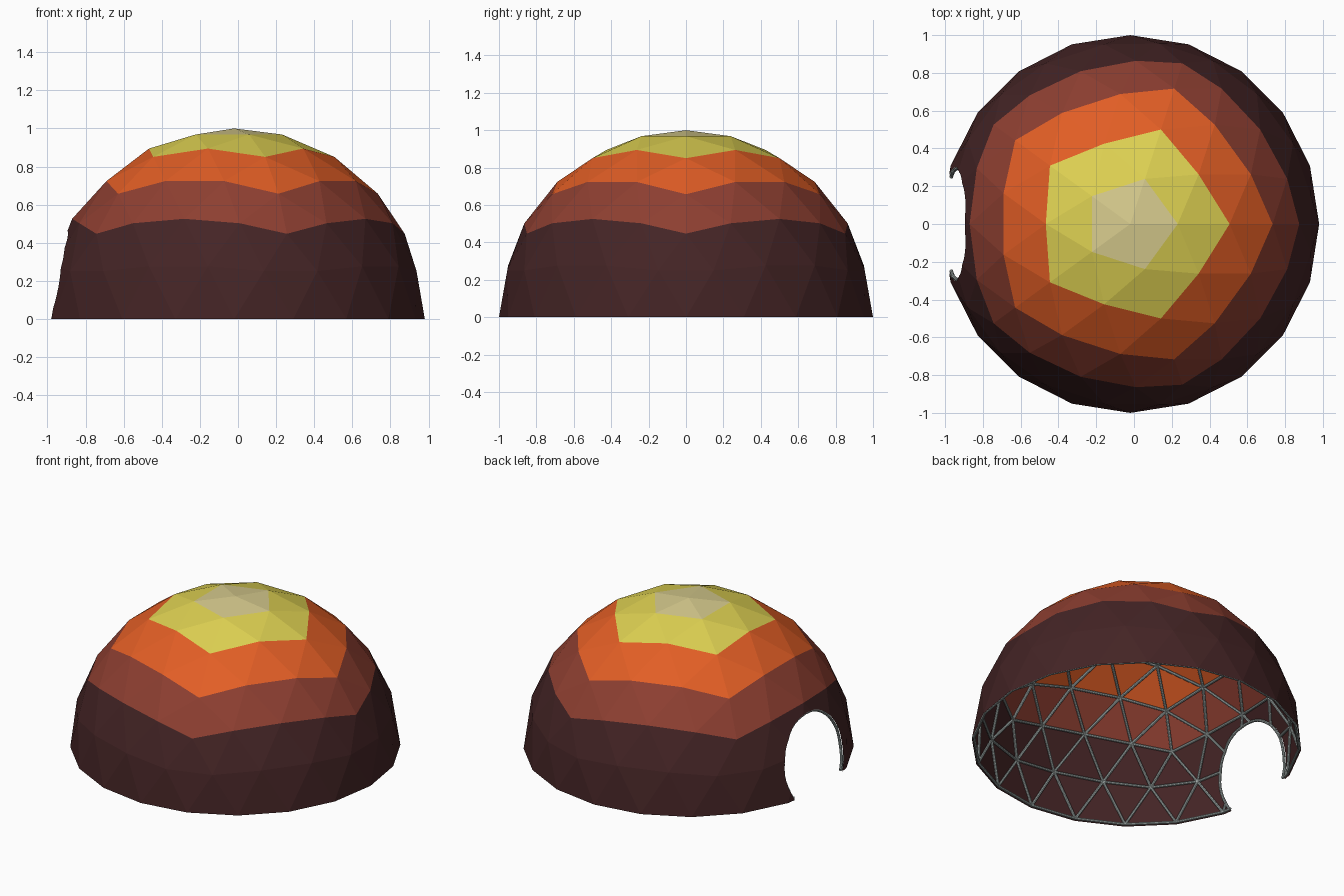
import bpy, bmesh, math
from mathutils import Matrix, Vector

if "Cube" in bpy.data.objects:
    bpy.data.objects.remove(bpy.data.objects["Cube"])


def material(name, rgb):
    lin = [((c / 255 + 0.055) / 1.055) ** 2.4 for c in rgb]
    m = bpy.data.materials.new(name)
    m.diffuse_color = (*lin, 1)
    m.use_nodes = True
    m.node_tree.nodes["Principled BSDF"].inputs["Base Color"].default_value = m.diffuse_color
    return m


def add_object(name, mesh):
    ob = bpy.data.objects.new(name, mesh)
    bpy.context.scene.collection.objects.link(ob)
    return ob


def mesh_from(bm, name):
    me = bpy.data.meshes.new(name)
    bm.to_mesh(me)
    bm.free()
    return me


PANELS = [material("pale_sand", (216, 204, 142)),
          material("yellow", (222, 209, 82)),
          material("orange", (226, 94, 37)),
          material("red_brown", (142, 63, 49)),
          material("dark_maroon", (68, 36, 37))]
STEEL = material("steel_grey", (160, 170, 168))

# Four-frequency geodesic sphere, coloured ring by ring from the apex
bm = bmesh.new()
bmesh.ops.create_icosphere(bm, subdivisions=1, radius=1)
bmesh.ops.subdivide_edges(bm, edges=bm.edges[:], cuts=3, use_grid_fill=True)
ring_step = (1 - 1 / math.sqrt(5)) / 4
for f in bm.faces:
    ring = int((1 - f.calc_center_median().z) / ring_step)
    f.material_index = max(0, min(4, ring))
for v in bm.verts:
    v.co.normalize()
sphere_mesh = bpy.data.meshes.new("geodesic_sphere")
for m in PANELS:
    sphere_mesh.materials.append(m)
bm.to_mesh(sphere_mesh)
bm.free()
dome = add_object("dome_panels", sphere_mesh)

# Round doorway cutter through the left side
bm = bmesh.new()
bmesh.ops.create_cone(bm, cap_ends=True, segments=48, radius1=0.3, radius2=0.3, depth=1,
                      matrix=Matrix.Translation((-1, 0, 0.166)) @ Matrix.Rotation(math.pi / 2, 4, 'Y'))
cutter = add_object("doorway_cutter", mesh_from(bm, "doorway_cutter"))
cutter.hide_render = True
mod = dome.modifiers.new("doorway", 'BOOLEAN')
mod.operation = 'DIFFERENCE'
mod.solver = 'EXACT'
mod.object = cutter
deps = bpy.context.evaluated_depsgraph_get()
cut = bpy.data.meshes.new_from_object(dome.evaluated_get(deps))
dome.modifiers.clear()
bpy.data.objects.remove(cutter)

# Keep only the upper skin: drop the lower half and the tunnel walls
bm = bmesh.new()
bm.from_mesh(cut)
drop = [f for f in bm.faces
        if f.calc_center_median().z < 0 or min(v.co.length for v in f.verts) < 0.9]
bmesh.ops.delete(bm, geom=drop, context='FACES')
bmesh.ops.remove_doubles(bm, verts=bm.verts[:], dist=0.002)
xs = [v.co.x for v in bm.verts]
shift = Vector((-(min(xs) + max(xs)) / 2, 0, 0))
RADIUS = 0.009
lines = []
for e in bm.edges:
    ends = [v.co * 0.987 + shift for v in e.verts]
    for p in ends:
        p.z = max(p.z, RADIUS)
    lines.append(ends)
bmesh.ops.translate(bm, verts=bm.verts[:], vec=shift)
panels = bpy.data.meshes.new("dome_panels")
for m in PANELS:
    panels.materials.append(m)
bm.to_mesh(panels)
bm.free()
dome.data = panels

# Steel struts just inside every panel edge, the doorway and the base
bm = bmesh.new()
for a, b in lines:
    d = b - a
    if d.length < 1e-4:
        continue
    place = Matrix.Translation((a + b) / 2) @ d.to_track_quat('Z', 'Y').to_matrix().to_4x4()
    bmesh.ops.create_cone(bm, cap_ends=True, segments=8, radius1=RADIUS, radius2=RADIUS,
                          depth=d.length, matrix=place)
struts = add_object("frame_struts", mesh_from(bm, "frame_struts"))
struts.data.materials.append(STEEL)
